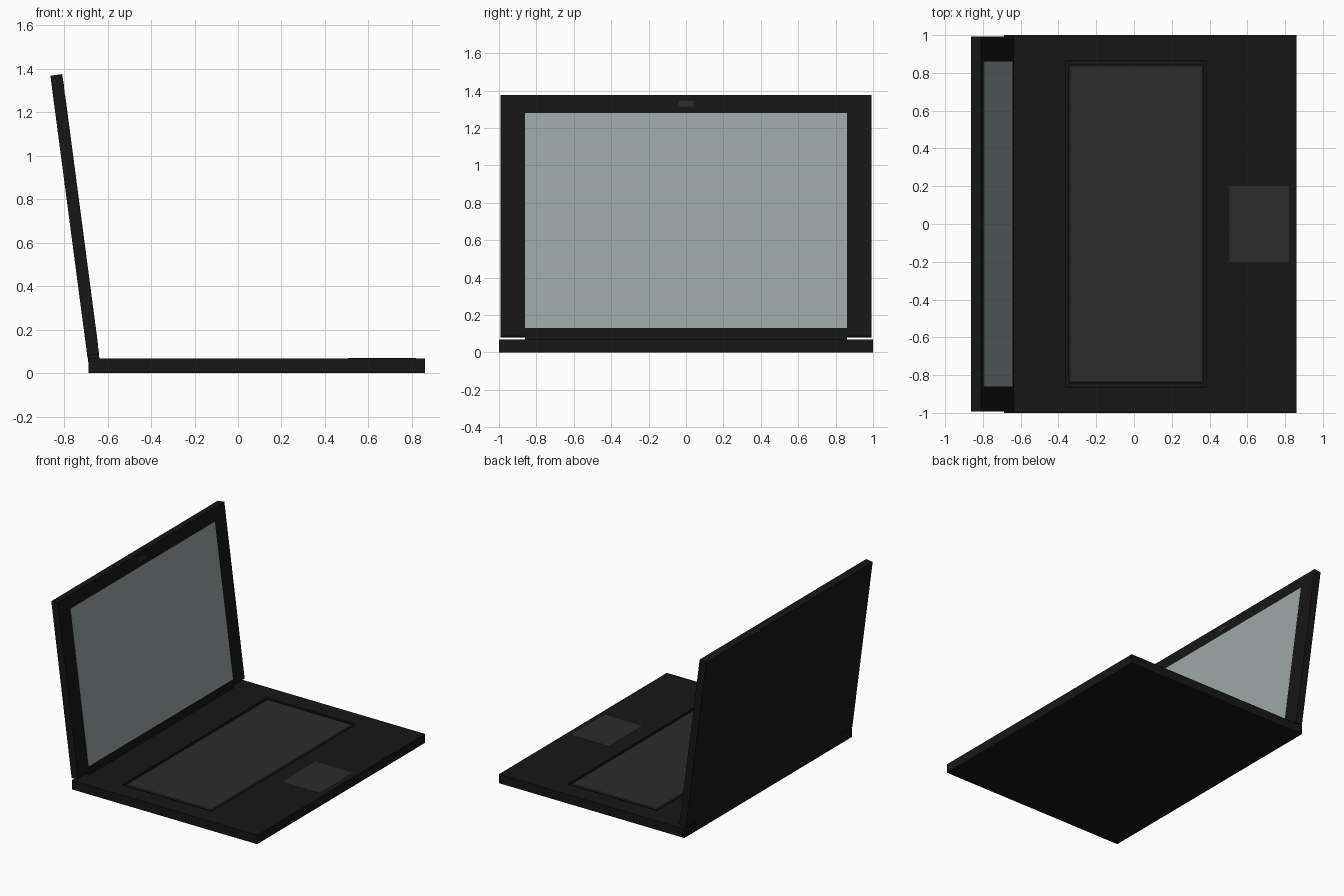
import bpy, bmesh, math
from mathutils import Matrix, Vector

if "Cube" in bpy.data.objects:
    bpy.data.objects.remove(bpy.data.objects["Cube"])


def material(name, rgb):
    m = bpy.data.materials.new(name)
    m.diffuse_color = (*rgb, 1)
    m.use_nodes = True
    m.node_tree.nodes["Principled BSDF"].inputs["Base Color"].default_value = m.diffuse_color
    return m


BODY = material("black_plastic", (0.008, 0.008, 0.008))
KEYS = material("dark_grey", (0.024, 0.024, 0.024))
GLASS = material("screen_grey", (0.34, 0.38, 0.38))


def box(name, lo, hi, mat=None, frame=Matrix(), bevel=0):
    """Box between two corners, given in the local space of frame."""
    lo, hi = Vector(lo), Vector(hi)
    bm = bmesh.new()
    bmesh.ops.create_cube(bm, size=1, matrix=Matrix.Translation((lo + hi) / 2)
                          @ Matrix.Diagonal((*(hi - lo), 1)))
    mesh = bpy.data.meshes.new(name)
    bm.to_mesh(mesh)
    bm.free()
    ob = bpy.data.objects.new(name, mesh)
    bpy.context.collection.objects.link(ob)
    ob.matrix_world = frame
    if mat:
        mesh.materials.append(mat)
    if bevel:
        mod = ob.modifiers.new("bevel", 'BEVEL')
        mod.width, mod.segments = bevel, 1
    return ob


TOP = 0.068

# Base with a shallow keyboard pocket
base = box("base", (-0.687, -1, 0), (0.86, 1, TOP), BODY)
cutter = box("keyboard_pocket_cutter", (-0.362, -0.862, TOP - 0.012), (0.384, 0.862, TOP + 0.05), BODY)
cutter.hide_render = True
cutter.hide_viewport = True
cut = base.modifiers.new("pocket", 'BOOLEAN')
cut.operation, cut.solver, cut.object = 'DIFFERENCE', 'EXACT', cutter

# Keyboard slab and touchpad
box("keyboard", (-0.346, -0.842, TOP - 0.014), (0.368, 0.842, TOP), KEYS, bevel=0.006)
box("touchpad", (0.505, -0.2, TOP - 0.005), (0.82, 0.2, TOP + 0.001), KEYS)

# Lid space: x = 0 is the screen side, z runs up the tilted lid
lid = Matrix.Translation((-0.639, 0, 0.087)) @ Matrix.Rotation(math.radians(-7.5), 4, 'Y')
THICK, HEIGHT = 0.055, 1.3
box("lid", (-THICK, -0.992, 0), (0, 0.992, HEIGHT), BODY, lid)
box("hinge", (-THICK + 0.001, -0.862, -0.05), (-0.001, 0.862, 0.01), BODY, lid)

# Screen and webcam, almost flush with the bezel
box("screen", (-0.005, -0.86, 0.044), (0.001, 0.86, 1.203), GLASS, lid)
box("webcam", (-0.005, -0.04, 1.237), (0.001, 0.04, 1.268), KEYS, lid)
